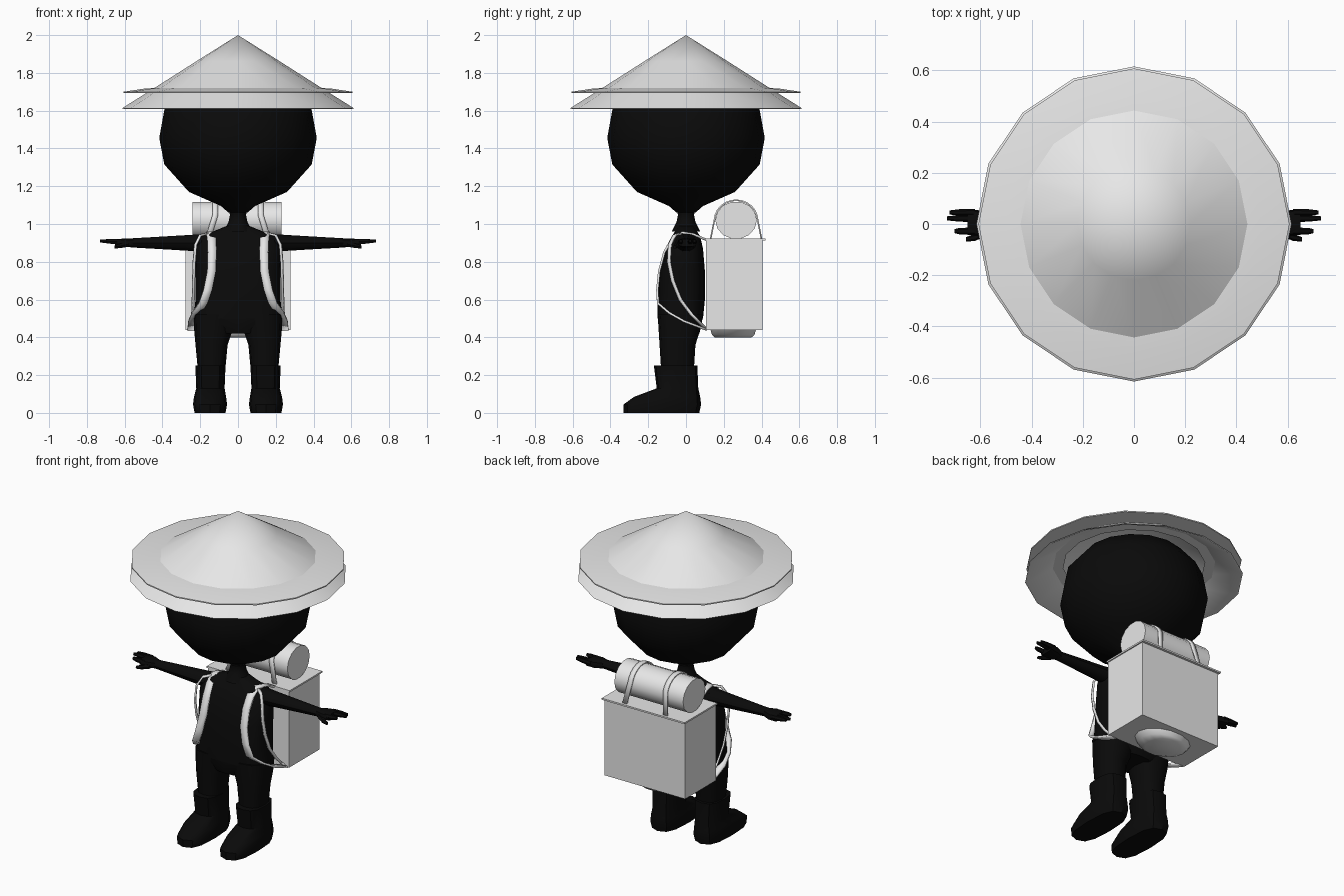
import bpy, bmesh, math
from mathutils import Vector

if "Cube" in bpy.data.objects:
    bpy.data.objects.remove(bpy.data.objects["Cube"])


def material(name, value):
    m = bpy.data.materials.new(name)
    m.use_nodes = True
    colour = (value, value, value, 1)
    m.diffuse_color = colour
    m.node_tree.nodes["Principled BSDF"].inputs["Base Color"].default_value = colour
    return m


BLACK = material("black", 0.003)
GREY = material("light grey", 0.8)


def finish(name, bm, mat, angle=40):
    """Turn a bmesh into a shaded, coloured object."""
    bmesh.ops.recalc_face_normals(bm, faces=bm.faces)
    mesh = bpy.data.meshes.new(name)
    bm.to_mesh(mesh)
    bm.free()
    mesh.materials.append(mat)
    ob = bpy.data.objects.new(name, mesh)
    bpy.context.collection.objects.link(ob)
    bpy.ops.object.select_all(action="DESELECT")
    ob.select_set(True)
    bpy.context.view_layer.objects.active = ob
    if angle:
        bpy.ops.object.shade_smooth_by_angle(angle=math.radians(angle))
    return ob


def loft(name, rings, mat, axis="z", sides=16, power=2, mirror=1, caps=True, angle=40):
    """Rings of (position along axis, centre u, centre v, radius u, radius v)."""
    bm = bmesh.new()
    loops = []
    for t, cu, cv, ru, rv in rings:
        loop = []
        for i in range(sides):
            a = math.tau * i / sides
            c, s = math.cos(a), math.sin(a)
            u = cu + ru * math.copysign(abs(c) ** (2 / power), c)
            v = cv + rv * math.copysign(abs(s) ** (2 / power), s)
            p = Vector((u, v, t) if axis == "z" else (t, u, v))
            p.x *= mirror
            loop.append(bm.verts.new(p))
        loops.append(loop)
    for a, b in zip(loops, loops[1:]):
        for i in range(sides):
            j = (i + 1) % sides
            bm.faces.new((a[i], a[j], b[j], b[i]))
    if caps:
        bm.faces.new(loops[0])
        bm.faces.new(loops[-1])
    bmesh.ops.remove_doubles(bm, verts=bm.verts, dist=0.0005)
    return finish(name, bm, mat, angle)


def turned(name, profile, mat, **kw):
    """Round part about the vertical axis from (radius, height) pairs."""
    return loft(name, [(z, 0, 0, r, r) for r, z in profile], mat, **kw)


def box(name, low, high, mat):
    bm = bmesh.new()
    bmesh.ops.create_cube(bm, size=1)
    for v in bm.verts:
        v.co = Vector([(a + b) / 2 + c * (b - a) for a, b, c in zip(low, high, v.co)])
    return finish(name, bm, mat, 0)


def ribbon(name, path, width, mat, mirror=1, across=(1, 0, 0), thick=0.012):
    """Flat strap along a path, given thickness by a modifier."""
    bm = bmesh.new()
    w = Vector(across) * width / 2
    rows = []
    for p in path:
        row = [Vector(p) - w, Vector(p) + w]
        rows.append([bm.verts.new((q.x * mirror, q.y, q.z)) for q in row])
    for a, b in zip(rows, rows[1:]):
        bm.faces.new((a[0], a[1], b[1], b[0]))
    ob = finish(name, bm, mat)
    mod = ob.modifiers.new("thickness", "SOLIDIFY")
    mod.thickness = thick
    mod.offset = 0
    return ob


# Hat: open cone with a second, shallower brim around it
turned("hat_cone", [(0, 2.0), (0.22, 1.862), (0.44, 1.722), (0.615, 1.612),
                    (0.605, 1.61), (0.43, 1.71), (0, 1.98)], GREY, caps=False, angle=60)
turned("hat_upper_brim", [(0.42, 1.722), (0.5, 1.716), (0.607, 1.7),
                          (0.607, 1.693), (0.4, 1.694)], GREY, caps=False)

# Head and neck
turned("head", [(0.05, 1.06), (0.09, 1.095), (0.26, 1.17), (0.39, 1.315), (0.417, 1.455),
                (0.388, 1.615), (0.29, 1.73), (0.1, 1.8)], BLACK, angle=60)
turned("neck", [(0.075, 0.96), (0.05, 1.01), (0.042, 1.05), (0.06, 1.09)], BLACK)

# Torso with a square cross-section
loft("torso", [(0.5, 0, -0.03, 0.235, 0.12), (0.6, 0, -0.025, 0.225, 0.125),
               (0.75, 0, -0.02, 0.225, 0.12), (0.87, 0, -0.01, 0.23, 0.1),
               (0.935, 0, 0, 0.2, 0.075), (0.965, 0, 0, 0.12, 0.055),
               (0.99, 0, 0, 0.06, 0.045)], BLACK, power=3, sides=20)
loft("hips", [(0.42, 0, -0.03, 0.1, 0.1), (0.47, 0, -0.03, 0.21, 0.115),
              (0.53, 0, -0.03, 0.23, 0.118)], BLACK, power=3)

for side, s in (("left", 1), ("right", -1)):
    # Leg and boot
    loft(side + "_leg", [(0.2, 0.14, -0.045, 0.07, 0.085), (0.36, 0.14, -0.045, 0.085, 0.095),
                         (0.44, 0.13, -0.035, 0.102, 0.11), (0.52, 0.12, -0.03, 0.115, 0.12)],
         BLACK, sides=12, power=2.6, mirror=s)
    loft(side + "_boot", [(0, 0.148, -0.13, 0.082, 0.2), (0.045, 0.148, -0.125, 0.09, 0.205),
                          (0.085, 0.148, -0.1, 0.085, 0.175), (0.13, 0.146, -0.045, 0.075, 0.11),
                          (0.25, 0.146, -0.055, 0.08, 0.115)],
         BLACK, sides=12, power=2.8, mirror=s)

    # Arm, palm, fingers and thumb
    loft(side + "_arm", [(0.17, 0, 0.9, 0.06, 0.05), (0.26, 0, 0.9, 0.05, 0.044),
                         (0.42, 0, 0.9, 0.04, 0.034), (0.57, 0, 0.9, 0.03, 0.025)],
         BLACK, axis="x", sides=10, mirror=s)
    loft(side + "_palm", [(0.55, 0, 0.9, 0.028, 0.022), (0.6, 0.003, 0.9, 0.05, 0.024),
                          (0.65, 0.008, 0.9, 0.05, 0.02)],
         BLACK, axis="x", sides=10, power=3, mirror=s)
    for n, (y, tip) in enumerate([(0.045, 0.72), (0.022, 0.73), (-0.028, 0.7)]):
        loft(f"{side}_finger_{n + 1}", [(0.62, y, 0.905, 0.014, 0.016), (0.68, y, 0.908, 0.013, 0.014),
                                        (tip, y, 0.91, 0.008, 0.009)],
             BLACK, axis="x", sides=6, mirror=s)
    loft(side + "_thumb", [(0.58, -0.03, 0.893, 0.018, 0.015), (0.62, -0.052, 0.885, 0.014, 0.014),
                           (0.655, -0.06, 0.878, 0.009, 0.009)],
         BLACK, axis="x", sides=6, mirror=s)

    # Shoulder strap: wide front band and a narrow outer band
    ribbon(side + "_front_strap", [(0.16, 0.11, 0.915), (0.15, 0.04, 0.945), (0.145, -0.02, 0.955),
                                   (0.14, -0.075, 0.92), (0.137, -0.115, 0.85), (0.14, -0.142, 0.75),
                                   (0.16, -0.152, 0.65), (0.185, -0.148, 0.58), (0.22, -0.09, 0.53),
                                   (0.24, -0.01, 0.485), (0.245, 0.11, 0.44)], 0.046, GREY, s)
    ribbon(side + "_outer_strap", [(0.16, -0.03, 0.95), (0.2, -0.06, 0.94), (0.225, -0.085, 0.89),
                                   (0.232, -0.09, 0.8), (0.235, -0.07, 0.7), (0.237, -0.03, 0.6),
                                   (0.24, 0.03, 0.52), (0.245, 0.1, 0.45)],
           0.018, GREY, s, across=(0.4, 0.9, 0.1), thick=0.01)

    # Strap holding the bedroll, running down to the lid on both sides
    arc = [math.radians(a) for a in range(15, 166, 15)]
    loop = [(0.12, 0.265 + 0.113 * math.cos(a), 1.02 + 0.106 * math.sin(a)) for a in arc]
    ribbon(side + "_bedroll_strap", [(0.14, 0.4, 0.92)] + loop + [(0.16, 0.13, 0.92)],
           0.03, GREY, s, thick=0.008)

# Backpack: box, overhanging lid, bedroll and rounded base
box("pack_box", (-0.278, 0.105, 0.44), (0.278, 0.405, 0.912), GREY)
box("pack_lid", (-0.285, 0.1, 0.912), (0.285, 0.42, 0.922), GREY)
loft("bedroll", [(-0.242, 0.265, 1.02, 0.11, 0.1), (0.23, 0.265, 1.02, 0.11, 0.1)],
     GREY, axis="x", sides=14)
loft("pack_base_bulge", [(0.4, 0, 0.25, 0.1, 0.1), (0.412, 0, 0.25, 0.15, 0.115),
                         (0.445, 0, 0.25, 0.18, 0.125)], GREY, sides=14)
